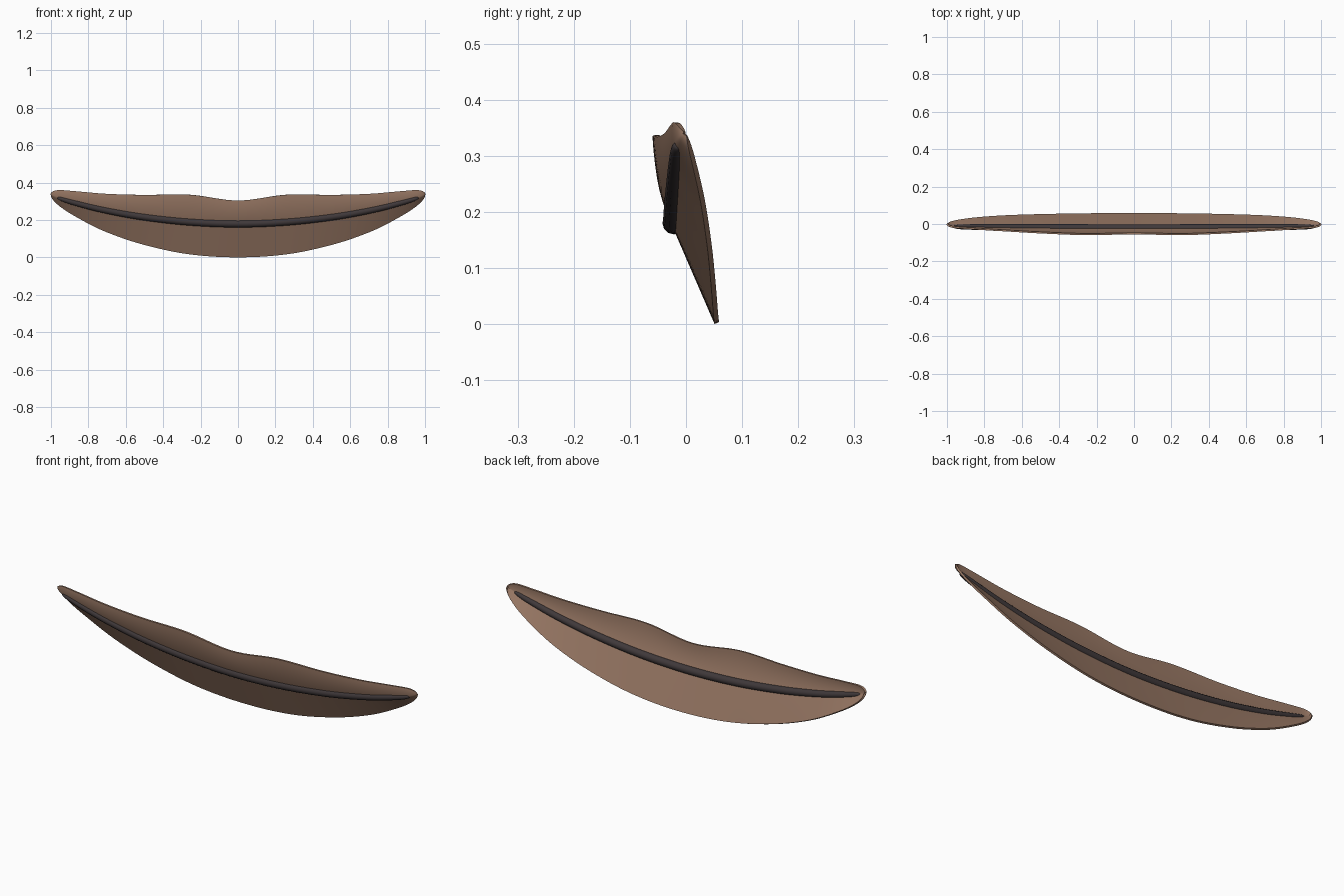
import bpy, bmesh, math

if "Cube" in bpy.data.objects:
    bpy.data.objects.remove(bpy.data.objects["Cube"])

# Profiles sampled at equal angles t = 0..90 deg, where x = sin(t)
BOT_Z = [.002, .018, .068, .138, .218, .285, .338]
MID_Z = [.180, .190, .216, .252, .290, .320, .340]
TOP_Z = [.304, .335, .334, .340, .353, .359, .342]
BOT_Y = [.055, .053, .049, .042, .030, .015, .001]
MID_Y = [-.022, -.021, -.020, -.018, -.016, -.014, -.003]
TOP_Y = [-.051, -.055, -.046, -.034, -.024, -.016, -.002]


def sample(tab, t):
    """Catmull-Rom through a half profile, mirrored at the centre."""
    u = abs(t) / (math.pi / 2) * 6
    i = min(int(u), 5)
    f = u - i
    p0, p1, p2 = tab[abs(i - 1)], tab[i], tab[i + 1]
    p3 = tab[i + 2] if i + 2 < 7 else 2 * p2 - p1
    return p1 + .5 * f * (p2 - p0 + f * (2 * p0 - 5 * p1 + 4 * p2 - p3
                                        + f * (3 * (p1 - p2) + p3 - p0)))


def material(name, col):
    m = bpy.data.materials.new(name)
    m.diffuse_color = (*col, 1)
    m.use_nodes = True
    m.node_tree.nodes["Principled BSDF"].inputs["Base Color"].default_value = m.diffuse_color
    return m


def link(name, data, mat):
    ob = bpy.data.objects.new(name, data)
    bpy.context.collection.objects.link(ob)
    data.materials.append(mat)
    bpy.ops.object.select_all(action='DESELECT')
    ob.select_set(True)
    bpy.context.view_layer.objects.active = ob
    return ob


# Lips: thin curved sheet, lower lip slopes forward, upper lip bulges
N, K = 96, 8
bm = bmesh.new()
cols = []
for i in range(N + 1):
    t = (-1 + 2 * i / N) * math.pi / 2 * .995
    b, m, p = [(sample(y, t), sample(z, t)) for y, z in
               ((BOT_Y, BOT_Z), (MID_Y, MID_Z), (TOP_Y, TOP_Z))]
    col = []
    for k in range(2 * K + 1):
        s = k / K
        a, c, f = (b, m, s) if s <= 1 else (m, p, s - 1)
        bulge = .028 * math.cos(t) * f * (1 - f) if s > 1 else 0
        col.append(bm.verts.new((math.sin(t) * .997,
                                 a[0] + (c[0] - a[0]) * f - bulge,
                                 a[1] + (c[1] - a[1]) * f)))
    cols.append(col)
for c0, c1 in zip(cols, cols[1:]):
    for k in range(2 * K):
        bm.faces.new((c0[k], c1[k], c1[k + 1], c0[k + 1]))
me = bpy.data.meshes.new("lips")
bm.to_mesh(me)
bm.free()
lips = link("lips", me, material("lip_brown", (.32, .19, .13)))
mod = lips.modifiers.new("thickness", 'SOLIDIFY')
mod.thickness = .009
mod.offset = 0
bpy.ops.object.modifier_apply(modifier=mod.name)
bpy.ops.object.shade_smooth_by_angle(angle=math.radians(40))

# Mouth line: dark tapered tube along the lip seam
cu = bpy.data.curves.new("mouth_line", 'CURVE')
cu.dimensions = '3D'
cu.bevel_depth = .02
cu.bevel_resolution = 4
cu.use_fill_caps = True
sp = cu.splines.new('POLY')
sp.points.add(64)
for i, pt in enumerate(sp.points):
    w = -1 + i / 32
    t = math.asin(math.sin(w * math.pi / 2) * .964)
    pt.co = (math.sin(t), sample(MID_Y, t), sample(MID_Z, t), 1)
    pt.radius = max(.15, (1 - .5 * w * w) * (1 - abs(w) ** 12) ** .5)
line = link("mouth_line", cu, material("mouth_dark", (.05, .04, .042)))
bpy.ops.object.convert(target='MESH')
bpy.ops.object.shade_smooth_by_angle(angle=math.radians(40))
